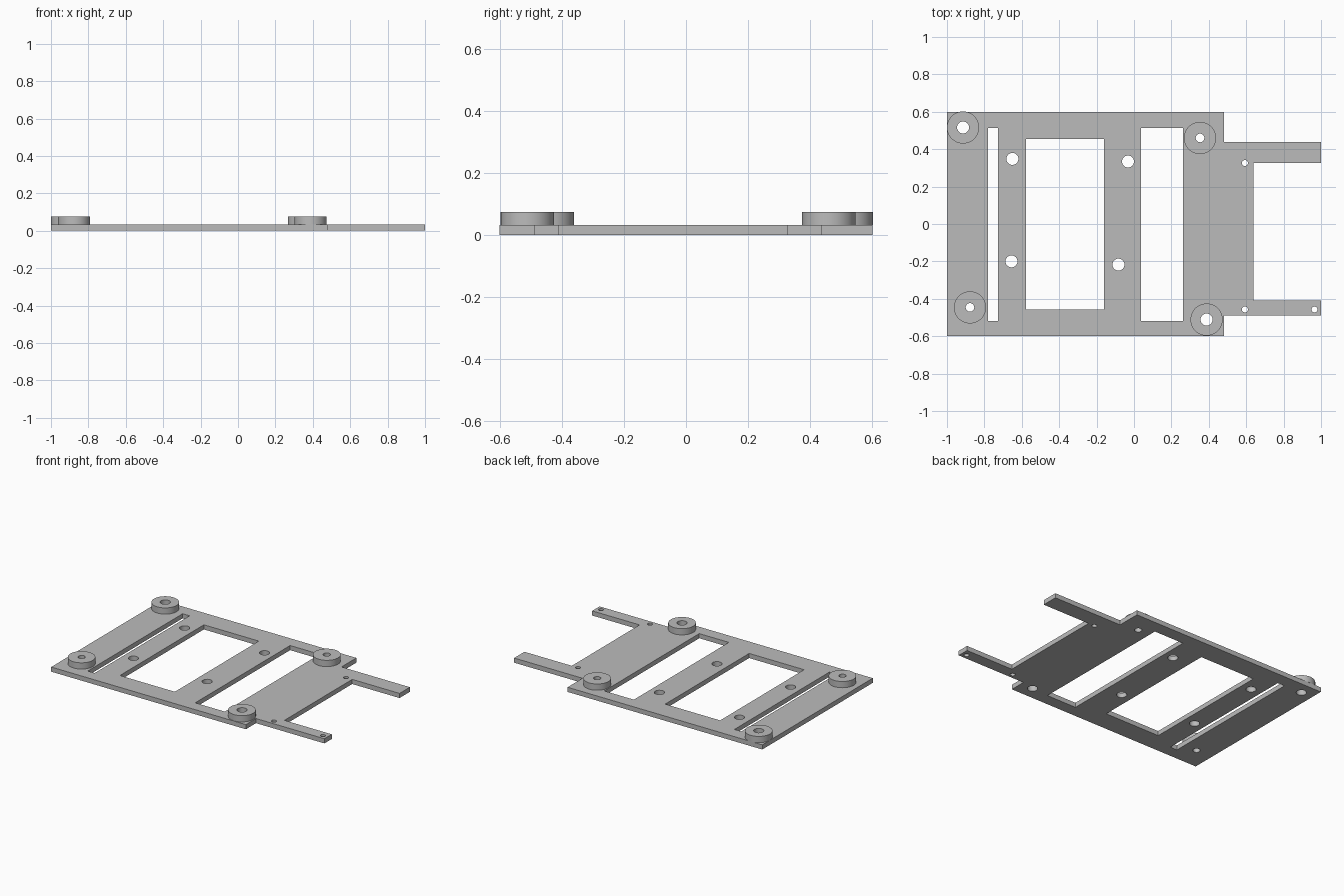
import bpy
import math

cube = bpy.data.objects.get("Cube")
if cube:
    bpy.data.objects.remove(cube, do_unlink=True)

grey = bpy.data.materials.new("plain grey")
grey.use_nodes = True
colour = (0.5, 0.5, 0.5, 1)
grey.diffuse_color = colour
grey.node_tree.nodes["Principled BSDF"].inputs["Base Color"].default_value = colour


def circle(x, y, r, n=48):
    steps = [math.tau * i / n for i in range(n)]
    return [(x + r * math.cos(a), y + r * math.sin(a)) for a in steps]


def rect(x0, x1, y0, y1):
    return [(x0, y0), (x1, y0), (x1, y1), (x0, y1)]


def slab(name, loops, z0, z1):
    """Extrude an outline with holes from z0 to z1."""
    curve = bpy.data.curves.new(name, "CURVE")
    curve.dimensions = "2D"
    curve.fill_mode = "BOTH"
    curve.extrude = (z1 - z0) / 2
    for loop in loops:
        spline = curve.splines.new("POLY")
        spline.points.add(len(loop) - 1)
        for point, (x, y) in zip(spline.points, loop):
            point.co = (x, y, 0, 1)
        spline.use_cyclic_u = True
    curve.materials.append(grey)
    obj = bpy.data.objects.new(name, curve)
    obj.location.z = (z0 + z1) / 2
    bpy.context.collection.objects.link(obj)
    bpy.ops.object.select_all(action="DESELECT")
    obj.select_set(True)
    bpy.context.view_layer.objects.active = obj
    bpy.ops.object.convert(target="MESH")
    # Weld caps to walls, then keep the rims sharp
    bpy.ops.object.mode_set(mode="EDIT")
    bpy.ops.mesh.select_all(action="SELECT")
    bpy.ops.mesh.remove_doubles(threshold=0.0001)
    bpy.ops.mesh.normals_make_consistent(inside=False)
    bpy.ops.object.mode_set(mode="OBJECT")
    bpy.ops.object.shade_smooth_by_angle(angle=math.radians(30))


THICK, TOP, BOSS_R = 0.032, 0.075, 0.086

# Plate outline with two arms on the left end
outline = [(-1, -0.6), (0.48, -0.6), (0.48, -0.49), (1, -0.49), (1, -0.41), (0.64, -0.41),
           (0.64, 0.326), (1, 0.326), (1, 0.438), (0.48, 0.438), (0.48, 0.6), (-1, 0.6)]

# Long openings
slots = [rect(-0.78, -0.727, -0.518, 0.513),
         rect(-0.578, -0.16, -0.457, 0.455),
         rect(0.037, 0.262, -0.518, 0.513)]

# Mounting holes and small arm holes
holes = [circle(x, y, 0.032) for x, y in
         [(-0.65, 0.348), (-0.032, 0.334), (-0.655, -0.2), (-0.083, -0.217)]]
holes += [circle(x, y, 0.016) for x, y in
          [(0.593, 0.326), (0.593, -0.457), (0.965, -0.457)]]

# Raised round bosses, bored through the plate
bosses = {"back_right_boss": (-0.914, 0.516, 0.032),
          "front_right_boss": (-0.877, -0.446, 0.023),
          "back_left_boss": (0.353, 0.46, 0.023),
          "front_left_boss": (0.388, -0.511, 0.032)}
bores = [circle(*b) for b in bosses.values()]

slab("base_plate", [outline] + slots + holes + bores, 0, THICK)
for name, (x, y, r) in bosses.items():
    slab(name, [circle(x, y, BOSS_R), circle(x, y, r)], THICK, TOP)
